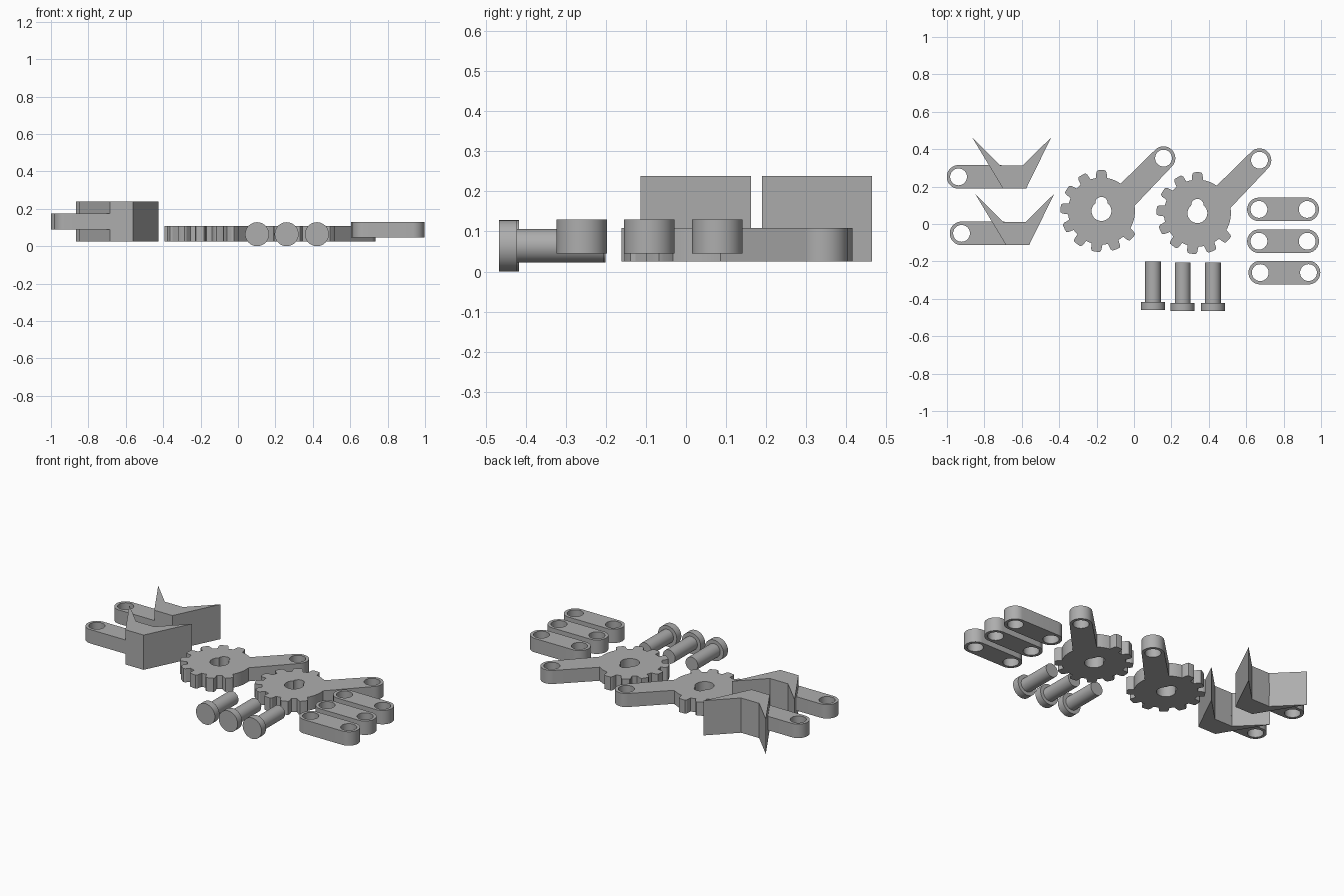
import bpy, bmesh
from math import sin, cos, radians
from mathutils import Matrix, Vector

cube = bpy.data.objects.get("Cube")
if cube:
    bpy.data.objects.remove(cube, do_unlink=True)

grey = bpy.data.materials.new("plain grey")
grey.use_nodes = True
tone = (0.42, 0.42, 0.42, 1)
grey.diffuse_color = tone
grey.node_tree.nodes["Principled BSDF"].inputs["Base Color"].default_value = tone


def finish(bm, name, location):
    bmesh.ops.recalc_face_normals(bm, faces=bm.faces)
    mesh = bpy.data.meshes.new(name)
    bm.to_mesh(mesh)
    bm.free()
    mesh.materials.append(grey)
    obj = bpy.data.objects.new(name, mesh)
    obj.location = location
    bpy.context.collection.objects.link(obj)
    bpy.ops.object.select_all(action='DESELECT')
    obj.select_set(True)
    bpy.context.view_layer.objects.active = obj
    bpy.ops.object.shade_smooth_by_angle(angle=radians(25))
    return obj


def arc(centre, radius, start, end, steps=24):
    """Points along an arc, angles in degrees."""
    angles = [radians(start + (end - start) * i / steps) for i in range(steps + 1)]
    return [(centre[0] + radius * cos(a), centre[1] + radius * sin(a)) for a in angles]


def circle(centre, radius):
    return arc(centre, radius, 0, 360, 40)[:-1]


def plate(name, loops, bottom, top, location):
    """Extrude an outline, with further loops as holes."""
    bm = bmesh.new()
    for loop in loops:
        verts = [bm.verts.new((x, y, bottom)) for x, y in loop]
        for a, b in zip(verts, verts[1:] + verts[:1]):
            bm.edges.new((a, b))
    bmesh.ops.triangle_fill(bm, edges=bm.edges[:], use_beauty=True, normal=(0, 0, 1))
    grown = bmesh.ops.extrude_face_region(bm, geom=bm.faces[:], use_keep_orig=True)
    moved = [g for g in grown["geom"] if isinstance(g, bmesh.types.BMVert)]
    bmesh.ops.translate(bm, verts=moved, vec=(0, 0, top - bottom))
    return finish(bm, name, (*location, 0))


EYE, HOLE = 0.063, 0.045

# Straight links with an eye at each end
half = 0.129
link = arc((half, 0), EYE, -90, 90) + arc((-half, 0), EYE, 90, 270)
for i, spot in enumerate([(0.797, 0.078), (0.797, -0.092), (0.804, -0.26)]):
    plate(f"link_{i + 1}", [link, circle((half, 0), HOLE), circle((-half, 0), HOLE)],
          0.045, 0.13, spot)

# Part-toothed gears with a keyhole bore and a crank arm
ROOT, TIP, PITCH = 0.179, 0.219, 28.7
crank = (0.332, 0.283)
outline = arc((0, 0), ROOT, 55, 80, 6)
for n in range(9):
    mid = 90 + n * PITCH
    outline += arc((0, 0), TIP - 0.01, mid - 7.5, mid - 7.5, 1)[:1]
    outline += arc((0, 0), TIP, mid - 5.5, mid + 5.5, 3)
    outline += arc((0, 0), TIP - 0.01, mid + 7.5, mid + 7.5, 1)[:1]
    if n < 8:
        outline += arc((0, 0), ROOT, mid + 9.5, mid + PITCH - 9.5, 4)
outline += arc((0, 0), ROOT, mid + 10, 369, 10)
outline += arc(crank, EYE, -45, 135)
keyhole = arc((0, 0), 0.053, 128.5, 411.5, 32) + arc((0, 0.043), 0.033, 5, 175, 18)
for side, spot in (("left", (0.339, 0.058)), ("right", (-0.174, 0.069))):
    plate(f"{side}_gear_arm", [outline, keyhole, circle(crank, HOLE)], 0.025, 0.108, spot)

# Gripper jaws: a tall winged block on a thin eyed arm
jaw = [(0.072, 0.212), (0.222, 0.062), (0.345, 0.062), (0.496, 0.212),
       (0.361, -0.063), (0.238, -0.063)]
arm = arc((0, 0), EYE, 90, 270) + [(0.238, -EYE), (0.23, EYE)]
for place, spot in (("back", (-0.938, 0.252)), ("front", (-0.922, -0.05))):
    plate(f"{place}_gripper_jaw", [jaw], 0.025, 0.238, spot)
    plate(f"{place}_gripper_arm", [arm, circle((0, 0), HOLE)], 0.09, 0.175, spot)

# Headed pins lying along y
for i, (x, y) in enumerate([(0.102, -0.461), (0.26, -0.466), (0.422, -0.466)]):
    bm = bmesh.new()
    profile = [(0, 0), (0.064, 0), (0.064, 0.044), (0.042, 0.044), (0.042, 0.26), (0, 0.26)]
    verts = [bm.verts.new((r, d, 0)) for r, d in profile]
    edges = [bm.edges.new(pair) for pair in zip(verts, verts[1:])]
    bmesh.ops.spin(bm, geom=verts + edges, axis=(0, 1, 0), cent=(0, 0, 0),
                   angle=radians(360), steps=40)
    bmesh.ops.remove_doubles(bm, verts=bm.verts, dist=0.0005)
    finish(bm, f"pin_{i + 1}", (x, y, 0.064))
